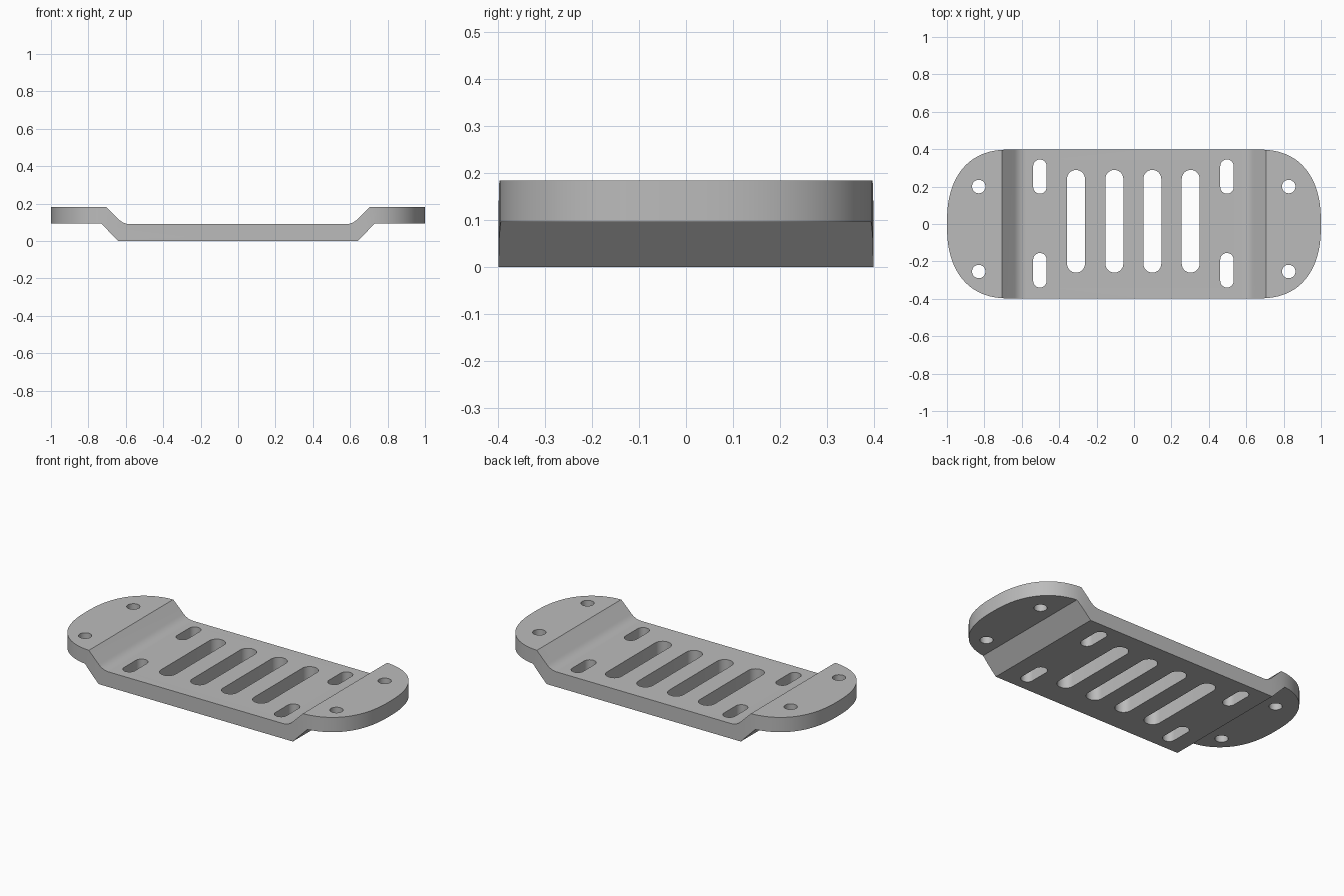
import bpy
import bmesh
from math import sin, cos, pi, radians, copysign

cube = bpy.data.objects.get("Cube")
if cube:
    bpy.data.objects.remove(cube, do_unlink=True)

HALF_WIDTH = 0.398

grey = bpy.data.materials.new("plain grey")
grey.use_nodes = True
colour = (0.5, 0.5, 0.5, 1)
grey.diffuse_color = colour
grey.node_tree.nodes["Principled BSDF"].inputs["Base Color"].default_value = colour


def add_prism(bm, points, direction):
    """Close a loop of points into a face and extrude it into a solid."""
    face = bm.faces.new([bm.verts.new(p) for p in points])
    result = bmesh.ops.extrude_face_region(bm, geom=[face], use_keep_orig=True)
    moved = [v for v in result["geom"] if isinstance(v, bmesh.types.BMVert)]
    bmesh.ops.translate(bm, verts=moved, vec=direction)


def make_object(name, bm):
    bmesh.ops.recalc_face_normals(bm, faces=bm.faces)
    mesh = bpy.data.meshes.new(name)
    bm.to_mesh(mesh)
    bm.free()
    mesh.materials.append(grey)
    obj = bpy.data.objects.new(name, mesh)
    bpy.context.collection.objects.link(obj)
    return obj


def slot(x, y_low, y_high, radius, steps=16):
    """Outline of a round-ended slot; equal ends give a round hole."""
    loop = []
    for centre, start in ((y_high - radius, 0), (y_low + radius, pi)):
        for i in range(steps + 1):
            a = start + pi * i / steps
            loop.append((x + radius * cos(a), centre + radius * sin(a), -0.1))
    return loop


def round_hole(x, y, radius, steps=32):
    return [(x + radius * cos(2 * pi * i / steps),
             y + radius * sin(2 * pi * i / steps), -0.1) for i in range(steps)]


# Bent plate: half profile with a filleted inner bend, mirrored across x
fillet = [(0.575 + 0.089 * sin(radians(a)), 0.179 - 0.089 * cos(radians(a)))
          for a in range(0, 46, 5)]
half = fillet + [(0.705, 0.183), (1.1, 0.183), (1.1, 0.095),
                 (0.733, 0.095), (0.64, 0)]
profile = half + [(-x, z) for x, z in reversed(half)]
bm = bmesh.new()
add_prism(bm, [(x, -0.5, z) for x, z in profile], (0, 1, 0))
plate = make_object("bracket_plate", bm)

# Outline with softly rounded ends
bm = bmesh.new()
outline = []
for side in (1, -1):
    for i in range(49):
        a = -pi / 2 + pi * i / 48
        c, s = max(cos(a), 0) ** (2 / 2.4), abs(sin(a)) ** (2 / 2.4)
        y = copysign(s, sin(a)) * HALF_WIDTH
        outline.append((side * (0.66 + 0.34 * c), side * y, -0.1))
add_prism(bm, outline, (0, 0, 0.5))
trim = make_object("outline_trim", bm)

# Screw holes, short mounting slots and long vent slots
bm = bmesh.new()
loops = [slot(x, -0.26, 0.289, 0.048) for x in (-0.31, -0.105, 0.098, 0.303)]
for x in (-0.503, 0.497):
    loops += [slot(x, 0.162, 0.345, 0.036), slot(x, -0.34, -0.155, 0.036)]
for x in (-0.83, 0.827):
    loops += [round_hole(x, y, 0.036) for y in (0.2, -0.254)]
for loop in loops:
    add_prism(bm, loop, (0, 0, 0.5))
holes = make_object("hole_cutters", bm)

# Apply the cuts and remove the helpers
bpy.ops.object.select_all(action="DESELECT")
bpy.context.view_layer.objects.active = plate
plate.select_set(True)
for helper, operation in ((trim, "INTERSECT"), (holes, "DIFFERENCE")):
    helper.hide_render = True
    mod = plate.modifiers.new(operation.lower(), "BOOLEAN")
    mod.operation = operation
    mod.solver = "EXACT"
    mod.object = helper
    bpy.ops.object.modifier_apply(modifier=mod.name)
    bpy.data.objects.remove(helper, do_unlink=True)

bpy.ops.object.shade_smooth_by_angle(angle=radians(30))
